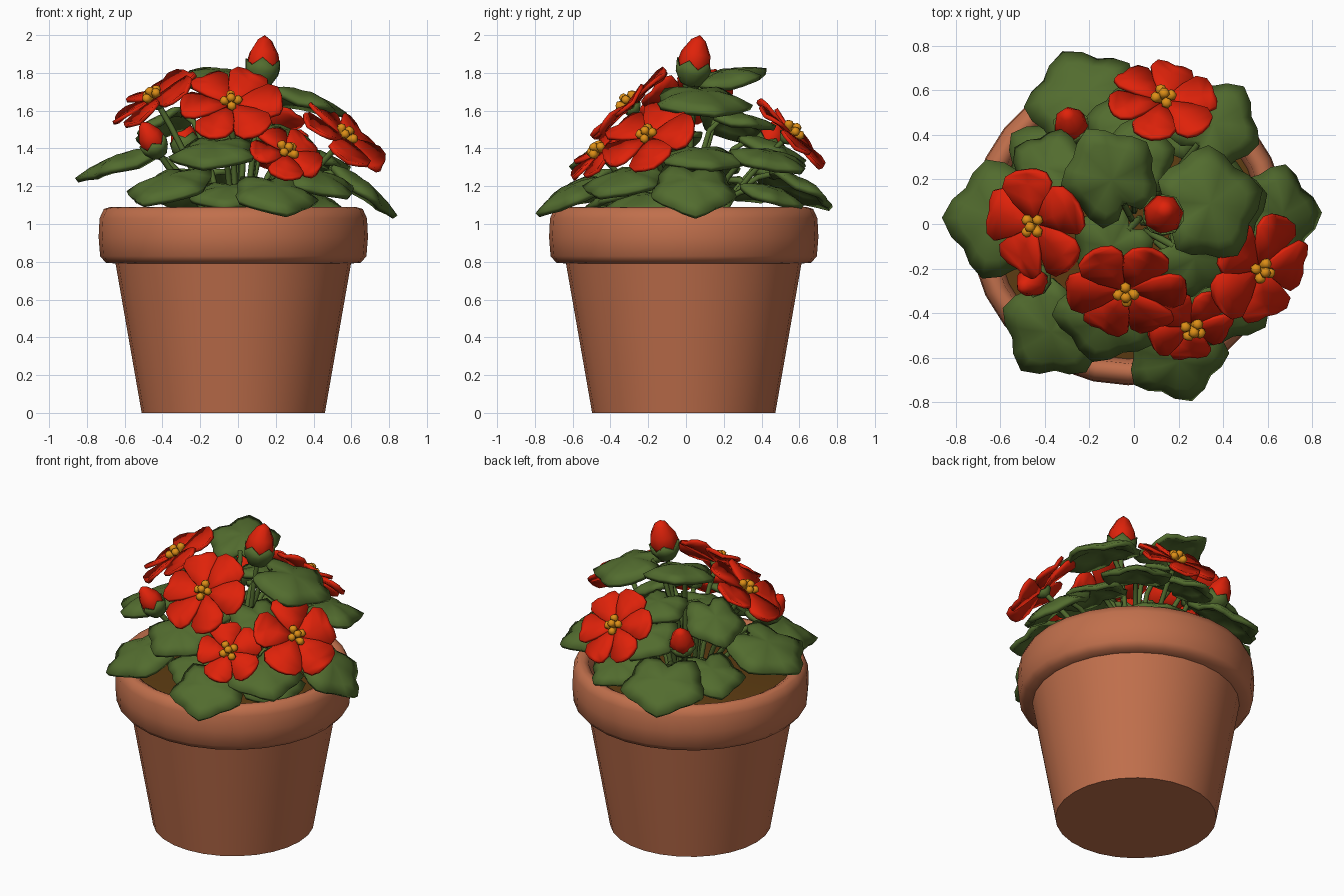
import bpy, bmesh
from math import sin, cos, pi, radians, atan2, exp
from mathutils import Matrix, Vector

if "Cube" in bpy.data.objects:
    bpy.data.objects.remove(bpy.data.objects["Cube"])


def material(name, rgb):
    m = bpy.data.materials.new(name)
    m.use_nodes = True
    m.diffuse_color = (*rgb, 1)
    bsdf = next(n for n in m.node_tree.nodes if n.type == 'BSDF_PRINCIPLED')
    bsdf.inputs["Base Color"].default_value = (*rgb, 1)
    return m


CLAY = material("terracotta", (0.53, 0.16, 0.072))
SOIL = material("soil_brown", (0.11, 0.045, 0.006))
GREEN = material("leaf_green", (0.085, 0.15, 0.028))
RED = material("petal_red", (0.74, 0.016, 0.003))
GOLD = material("stamen_gold", (0.72, 0.27, 0.008))


def finish(name, bm, mat, thick=0, angle=40):
    bmesh.ops.recalc_face_normals(bm, faces=bm.faces)
    me = bpy.data.meshes.new(name)
    bm.to_mesh(me)
    bm.free()
    me.materials.append(mat)
    ob = bpy.data.objects.new(name, me)
    bpy.context.collection.objects.link(ob)
    bpy.ops.object.select_all(action='DESELECT')
    ob.select_set(True)
    bpy.context.view_layer.objects.active = ob
    bpy.ops.object.shade_smooth_by_angle(angle=radians(angle))
    if thick:
        mod = ob.modifiers.new("thickness", 'SOLIDIFY')
        mod.thickness = thick
        mod.offset = 0


def lathe(bm, profile, n, mat=Matrix(), zigzag=0):
    """Spin (radius, height) points; zigzag raises every other vertex of the last ring."""
    rings = []
    for k, (r, z) in enumerate(profile):
        if r == 0:
            rings.append([bm.verts.new(mat @ Vector((0, 0, z)))])
            continue
        last = zigzag if k == len(profile) - 1 else 0
        rings.append([bm.verts.new(mat @ Vector((r * cos(2 * pi * i / n), r * sin(2 * pi * i / n),
                                                 z + last * (i % 2)))) for i in range(n)])
    for a, b in zip(rings, rings[1:]):
        for i in range(n):
            j = (i + 1) % n
            quad = [a[i % len(a)], a[j % len(a)], b[j % len(b)], b[i % len(b)]]
            bm.faces.new(list(dict.fromkeys(quad)))


def aim(pos, normal):
    return Matrix.Translation(pos) @ Vector(normal).to_track_quat('Z', 'Y').to_matrix().to_4x4()


def stem(name, top, direction, radius=0.016):
    top = Vector(top)
    cu = bpy.data.curves.new(name, 'CURVE')
    cu.dimensions = '3D'
    cu.bevel_depth = radius
    cu.bevel_resolution = 1
    cu.resolution_u = 5
    sp = cu.splines.new('BEZIER')
    sp.bezier_points.add(1)
    root = Vector((top.x * 0.3, top.y * 0.3, 0.93))
    pull = Vector(direction).normalized() * 0.15
    for p, co, h in zip(sp.bezier_points, (root, top), (Vector((0, 0, 0.15)), pull)):
        p.co, p.handle_left, p.handle_right = co, co - h, co + h
    cu.materials.append(GREEN)
    bpy.context.collection.objects.link(bpy.data.objects.new(name, cu))


# Pot: tapered body, rounded rim band, inner wall
centre = Matrix.Translation((-0.025, -0.012, 0))
bm = bmesh.new()
lathe(bm, [(0, 0), (0.485, 0), (0.555, 0.4), (0.625, 0.8)], 28, centre)
finish("pot_body", bm, CLAY)
bm = bmesh.new()
lathe(bm, [(0.61, 0.79), (0.675, 0.795), (0.705, 0.83), (0.713, 0.93), (0.708, 1.03),
           (0.685, 1.08), (0.65, 1.09), (0.615, 1.07), (0.59, 0.9)], 28, centre)
finish("pot_rim", bm, CLAY, angle=60)
bm = bmesh.new()
lathe(bm, [(0, 0.97), (0.35, 0.96), (0.61, 0.93)], 28, centre)
finish("soil", bm, SOIL)


# Leaves: lobed, folded and drooping blades on curved stems
def leaf(name, x, y, z, length, width, tilt):
    mat = (Matrix.Translation((x, y, z)) @ Matrix.Rotation(atan2(y, x), 4, 'Z')
           @ Matrix.Rotation(radians(tilt), 4, 'Y'))
    bm = bmesh.new()
    n, rings = 20, []
    for f in (0.35, 0.7, 1.0):
        ring = []
        for i in range(n):
            a = 2 * pi * i / n
            tip = 0.08 * exp(-8 * min(a, 2 * pi - a) ** 2)
            notch = 1 - 0.35 * f * exp(-14 * (a - pi) ** 2)
            r = f * (1 + 0.1 * f * cos(5 * a) + tip) * notch
            px, py = r * cos(a), r * sin(a)
            pz = 0.14 * abs(py) - 0.24 * px * px - 0.44 * py * py + 0.11 * f * f * cos(5 * a)
            ring.append(bm.verts.new(mat @ Vector((px * length / 2, py * width / 2, pz * length / 2))))
        rings.append(ring)
    hub = bm.verts.new(mat @ Vector((0, 0, 0)))
    for i in range(n):
        j = (i + 1) % n
        bm.faces.new((hub, rings[0][i], rings[0][j]))
        for a, b in zip(rings, rings[1:]):
            bm.faces.new((a[i], b[i], b[j], a[j]))
    finish(name, bm, GREEN, 0.03, 50)
    out = mat.to_3x3() @ Vector((1, 0, 0.5))
    stem(name + "_stem", mat @ Vector((-length * 0.3, 0, -0.02)), out)


leaf("leaf_back_right", -0.24, 0.58, 1.23, 0.42, 0.48, 26)
leaf("leaf_right", -0.61, 0.02, 1.36, 0.46, 0.50, 17)
leaf("leaf_front_right", -0.37, -0.48, 1.24, 0.43, 0.44, 22)
leaf("leaf_front_middle", -0.13, -0.43, 1.41, 0.37, 0.44, 21)
leaf("leaf_front_low", 0.2, -0.61, 1.19, 0.39, 0.42, 27)
leaf("leaf_front_left", 0.42, -0.33, 1.26, 0.40, 0.44, 19)
leaf("leaf_left", 0.66, 0.04, 1.22, 0.42, 0.42, 36)
leaf("leaf_back_left", 0.36, 0.45, 1.37, 0.38, 0.40, 14)
leaf("leaf_side_right", -0.39, 0.25, 1.56, 0.35, 0.34, 28)
leaf("leaf_top", -0.1, 0.2, 1.80, 0.42, 0.40, -13)
leaf("leaf_upper_left", 0.34, 0.09, 1.69, 0.44, 0.48, 15)
leaf("leaf_centre", -0.1, -0.1, 1.46, 0.34, 0.34, 16)
leaf("leaf_back", -0.02, 0.44, 1.43, 0.36, 0.36, 18)
leaf("leaf_inner_left", 0.27, -0.15, 1.48, 0.36, 0.36, 24)
leaf("leaf_mid_left", 0.40, 0.09, 1.38, 0.36, 0.42, 14)
leaf("leaf_mid_back", 0.0, 0.29, 1.57, 0.32, 0.34, 8)
leaf("leaf_low_back", 0.18, 0.46, 1.18, 0.32, 0.34, 18)
leaf("leaf_low_right", -0.38, 0.28, 1.22, 0.38, 0.38, 15)
leaf("leaf_low_front", -0.05, -0.36, 1.18, 0.32, 0.38, 20)
leaf("leaf_low_left", 0.40, -0.22, 1.14, 0.36, 0.38, 15)


# Flowers: broad creased petals, gold stamens, green sepals
def flower(name, pos, normal, radius, petals=5, spin=0):
    mat = aim(pos, normal)
    bm = bmesh.new()
    stations = [(0.04, 0.05, 0), (0.45, 0.35, 0.04), (0.76, 0.5, 0.06), (0.95, 0.41, 0.04), (1.02, 0.2, 0.01)]
    for k in range(petals):
        turn = mat @ Matrix.Rotation(2 * pi * k / petals + spin, 4, 'Z') @ Matrix.Rotation(0.12, 4, 'X')
        rows = []
        for t, half, lift in stations:
            w = half * 5 / petals
            row = [(t, -w, lift), (t, 0, lift - 0.25 * w * t * t), (t, w, lift)]
            rows.append([bm.verts.new(turn @ (Vector(p) * radius)) for p in row])
        for a, b in zip(rows, rows[1:]):
            for i in range(2):
                bm.faces.new((a[i], a[i + 1], b[i + 1], b[i]))
    finish(name + "_petals", bm, RED, 0.02, 35)

    # Stamens: clump of splayed plump lobes around a central one
    bm = bmesh.new()
    lobe = [(0, -0.05), (0.016, -0.03), (0.018, 0), (0.026, 0.016), (0.02, 0.034), (0, 0.04)]
    lathe(bm, lobe, 6, mat @ Matrix.Translation((0, 0, 0.035)))
    for k in range(4):
        lathe(bm, lobe, 6, mat @ Matrix.Rotation(pi * k / 2 + spin, 4, 'Z')
              @ Matrix.Translation((0.024 + 0.008 * (k % 2), 0, 0.022)) @ Matrix.Rotation(0.75, 4, 'Y'))
    finish(name + "_stamens", bm, GOLD, angle=80)

    bm = bmesh.new()
    lathe(bm, [(0, -0.06), (0.02, -0.05), (0.05, -0.025)], 10, mat, 0.01)
    finish(name + "_sepals", bm, GREEN, 0.008)
    stem(name + "_stem", mat @ Vector((0, 0, -0.05)), normal)


flower("flower_right", (-0.44, 0.0, 1.66), (-0.52, -0.26, 0.83), 0.245, 5, 0.3)
flower("flower_front", (-0.035, -0.295, 1.63), (-0.03, -0.68, 0.73), 0.265, 6, 0.1)
flower("flower_low", (0.255, -0.455, 1.37), (0.28, -0.62, 0.7), 0.19, 5, 0.6)
flower("flower_left", (0.56, -0.2, 1.455), (0.58, -0.34, 0.74), 0.25, 5, 0.2)
flower("flower_back", (0.13, 0.55, 1.475), (0.1, 0.71, 0.69), 0.24, 6, 0.4)


# Buds: pointed red tip in a toothed green cup
def bud(name, pos, axis, s=1.0):
    mat = aim(pos, axis) @ Matrix.Scale(s, 4)
    bm = bmesh.new()
    lathe(bm, [(0, 0.02), (0.07, 0.04), (0.092, 0.09), (0.08, 0.15), (0.04, 0.22), (0, 0.248)], 7, mat)
    finish(name + "_tip", bm, RED, angle=55)
    bm = bmesh.new()
    lathe(bm, [(0, -0.03), (0.05, -0.015), (0.085, 0.04), (0.092, 0.07)], 10, mat, 0.04)
    finish(name + "_cup", bm, GREEN, 0.008, 50)
    stem(name + "_stem", pos, axis)


bud("bud_top", (0.125, 0.025, 1.757), (0.07, 0.2, 1))
bud("bud_right", (-0.42, -0.23, 1.375), (-0.4, -0.28, 0.75), 0.8)
bud("bud_back", (-0.27, 0.41, 1.37), (-0.15, 0.4, 0.8), 0.85)
